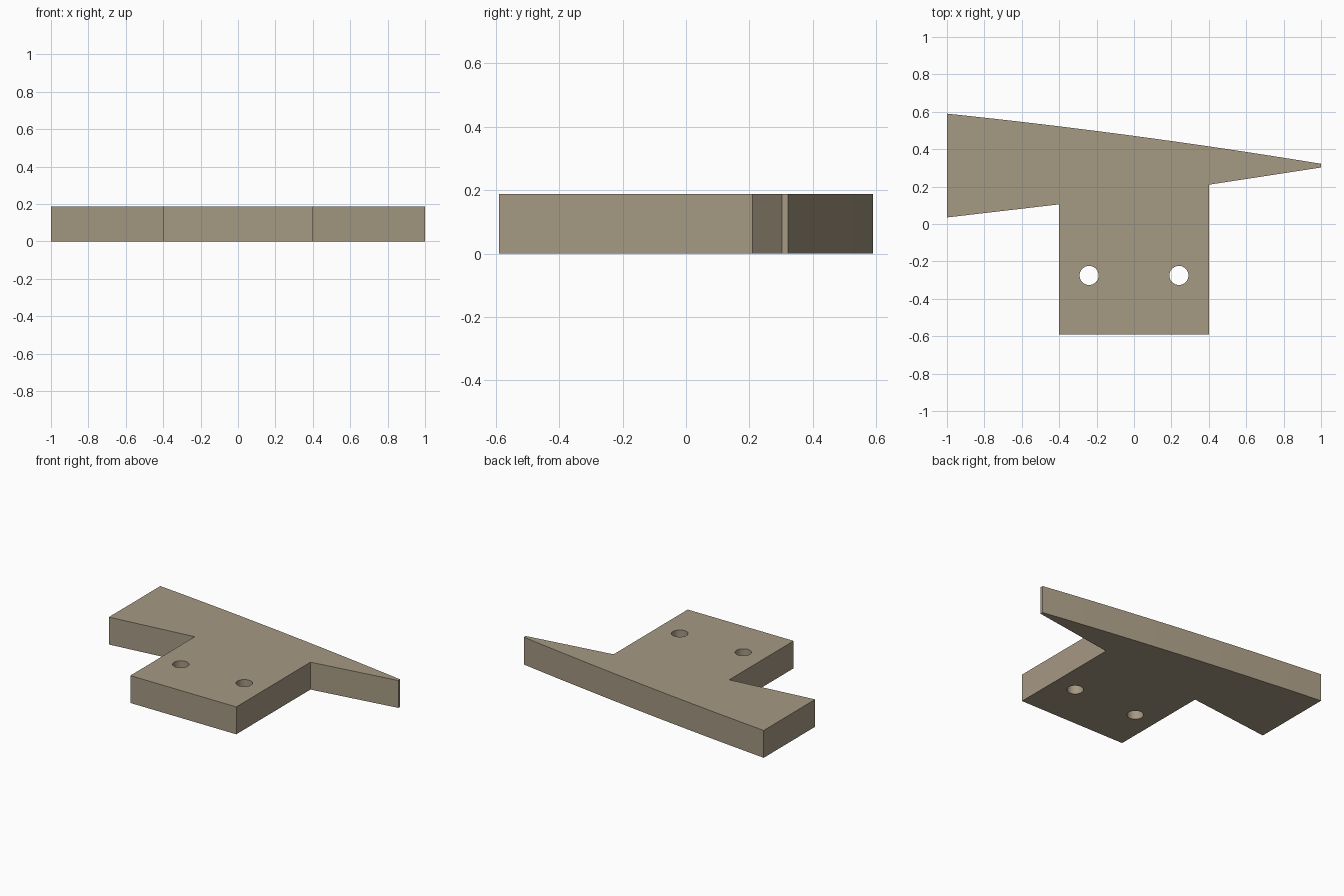
import bpy
import bmesh
from mathutils import Matrix, Vector

HEIGHT = 0.187
HOLE_X, HOLE_Y, HOLE_RADIUS = 0.24, -0.275, 0.051

cube = bpy.data.objects.get("Cube")
if cube:
    bpy.data.objects.remove(cube, do_unlink=True)


def make_material(name, color):
    mat = bpy.data.materials.new(name)
    mat.use_nodes = True
    mat.diffuse_color = color
    mat.node_tree.nodes["Principled BSDF"].inputs["Base Color"].default_value = color
    return mat


def make_object(name, bm, mat):
    bmesh.ops.recalc_face_normals(bm, faces=bm.faces)
    mesh = bpy.data.meshes.new(name)
    bm.to_mesh(mesh)
    bm.free()
    mesh.materials.append(mat)
    obj = bpy.data.objects.new(name, mesh)
    bpy.context.collection.objects.link(obj)
    return obj


def back_edge(steps=16):
    """Gently bowed back edge, from the narrow tip to the wide end."""
    for i in range(steps + 1):
        x = 1 - 2 * i / steps
        yield x, 0.456 - 0.134 * x + 0.015 * (1 - x * x)


tan = make_material("warm tan", (0.381, 0.319, 0.227, 1))

# Flat plate: square tab in front, tapering wing behind
outline = [(-1, 0.035), (-0.4, 0.105), (-0.4, -0.59), (0.4, -0.59),
           (0.4, 0.21), (1, 0.302), *back_edge()]
bm = bmesh.new()
base = bm.faces.new([bm.verts.new((x, y, 0)) for x, y in outline])
top = bmesh.ops.extrude_face_region(bm, geom=[base], use_keep_orig=True)["geom"]
bmesh.ops.translate(bm, vec=Vector((0, 0, HEIGHT)),
                    verts=[v for v in top if isinstance(v, bmesh.types.BMVert)])
plate = make_object("tapered_plate", bm, tan)

# Two round through holes in the tab
bm = bmesh.new()
for side in (-1, 1):
    bmesh.ops.create_cone(bm, cap_ends=True, segments=32, radius1=HOLE_RADIUS,
                          radius2=HOLE_RADIUS, depth=HEIGHT * 2,
                          matrix=Matrix.Translation((side * HOLE_X, HOLE_Y, HEIGHT / 2)))
cutter = make_object("hole_cutter", bm, tan)
cutter.hide_render = True

drill = plate.modifiers.new("holes", 'BOOLEAN')
drill.operation = 'DIFFERENCE'
drill.solver = 'EXACT'
drill.object = cutter

# Apply the holes, then smooth the curved walls only
bpy.ops.object.select_all(action='DESELECT')
plate.select_set(True)
bpy.context.view_layer.objects.active = plate
bpy.ops.object.modifier_apply(modifier=drill.name)
bpy.data.objects.remove(cutter, do_unlink=True)
bpy.ops.object.shade_smooth_by_angle()
